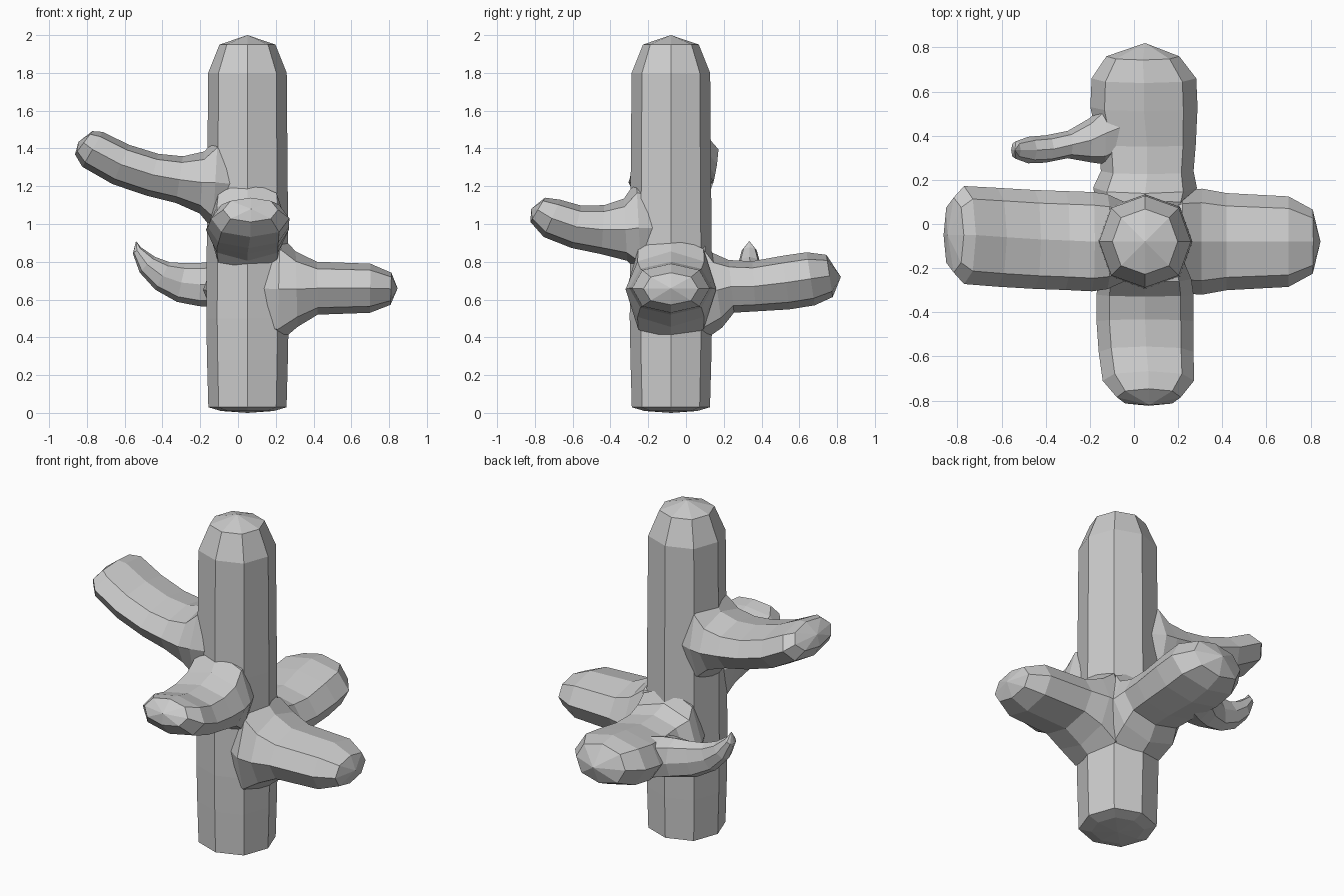
import bpy, bmesh, math
from mathutils import Vector


def limb(name, side, start, rings, tip):
    """Eight-sided tube through rings (x, y, z, half width, half height), pointed caps."""
    bm = bmesh.new()
    side = Vector(side)
    path = [Vector(r[:3]) for r in rings]
    loops = []
    for i, (x, y, z, a, b) in enumerate(rings):
        tangent = (path[min(i + 1, len(path) - 1)] - path[max(i - 1, 0)]).normalized()
        up = side.cross(tangent).normalized()
        loop = []
        for k in range(8):
            f = 1.04 if k % 2 else 1.0
            ang = k * math.pi / 4
            p = path[i] + side * (a * f * math.cos(ang)) + up * (b * f * math.sin(ang))
            loop.append(bm.verts.new(p))
        loops.append(loop)
    for lo, hi in zip(loops, loops[1:]):
        for k in range(8):
            n = (k + 1) % 8
            bm.faces.new((lo[k], lo[n], hi[n], hi[k]))
    for loop, point in ((loops[0], start), (loops[-1], tip)):
        apex = bm.verts.new(point)
        for k in range(8):
            bm.faces.new((loop[k], loop[(k + 1) % 8], apex))
    bmesh.ops.recalc_face_normals(bm, faces=bm.faces[:])
    mesh = bpy.data.meshes.new(name)
    bm.to_mesh(mesh)
    bm.free()
    obj = bpy.data.objects.new(name, mesh)
    bpy.context.collection.objects.link(obj)
    return obj


X, Y = (1, 0, 0), (0, 1, 0)
CX, CY = 0.05, -0.08

# Upright trunk
trunk = limb("branching_trunk", X, (CX, CY, 0),
             [(CX, CY, z, r, r) for z, r in
              ((.01, .14), (.03, .207), (.28, .214), (.5, .218), (1.1, .214),
               (1.45, .211), (1.8, .208), (1.95, .148))], (CX, CY, 2))

# Right branch, straight
right = limb("right_branch", Y, (0.06, CY, .66), [
    (.10, CY, .66, .16, .26), (.215, CY, .655, .235, .29), (.31, CY, .655, .24, .2),
    (.42, CY, .66, .22, .14), (.70, CY, .66, .205, .13), (.81, CY, .657, .145, .085)],
    (.845, CY, .66))

# Left branch, curving upward
left = limb("left_branch", Y, (0.04, -.08, 1.2), [
    (0, -.08, 1.21, .16, .24), (-.12, -.08, 1.22, .215, .25), (-.19, -.08, 1.22, .225, .165),
    (-.31, -.075, 1.235, .224, .125), (-.45, -.07, 1.26, .224, .115),
    (-.62, -.06, 1.315, .224, .113), (-.77, -.05, 1.395, .222, .107),
    (-.817, -.05, 1.43, .17, .077)], (-.845, -.05, 1.435))

# Front branch, curving upward
front = limb("front_branch", X, (.05, -.1, .98), [
    (.05, -.13, .98, .16, .24), (.05, -.25, .98, .21, .25), (.05, -.32, .97, .22, .165),
    (.05, -.44, .97, .22, .13), (.055, -.58, .985, .215, .115),
    (.065, -.71, 1.03, .207, .108), (.067, -.785, 1.075, .145, .075)],
    (.07, -.82, 1.08))

# Back branch
back = limb("back_branch", X, (.05, -.08, .67), [
    (.05, -.04, .66, .16, .24), (.05, .09, .65, .22, .28), (.05, .165, .65, .235, .2),
    (.06, .24, .67, .21, .14), (.06, .36, .67, .22, .133), (.045, .53, .69, .243, .143),
    (.045, .66, .71, .237, .142), (.04, .76, .725, .165, .113)],
    (.05, .82, .72))

# Small twig growing from the back branch
twig = limb("twig", Y, (0.03, .45, .68), [
    (-.03, .45, .68, .13, .11), (-.13, .41, .68, .14, .12), (-.2, .38, .68, .10, .115),
    (-.30, .36, .69, .062, .105), (-.40, .34, .725, .062, .082),
    (-.48, .335, .785, .06, .058), (-.535, .335, .86, .04, .027)],
    (-.54, .335, .91))

# Fuse the branches into one skin
bpy.context.view_layer.objects.active = trunk
for part in (right, left, front, back, twig):
    mod = trunk.modifiers.new("fuse", 'BOOLEAN')
    mod.operation = 'UNION'
    mod.solver = 'EXACT'
    mod.object = part
    bpy.ops.object.modifier_apply(modifier=mod.name)
    bpy.data.objects.remove(part, do_unlink=True)
